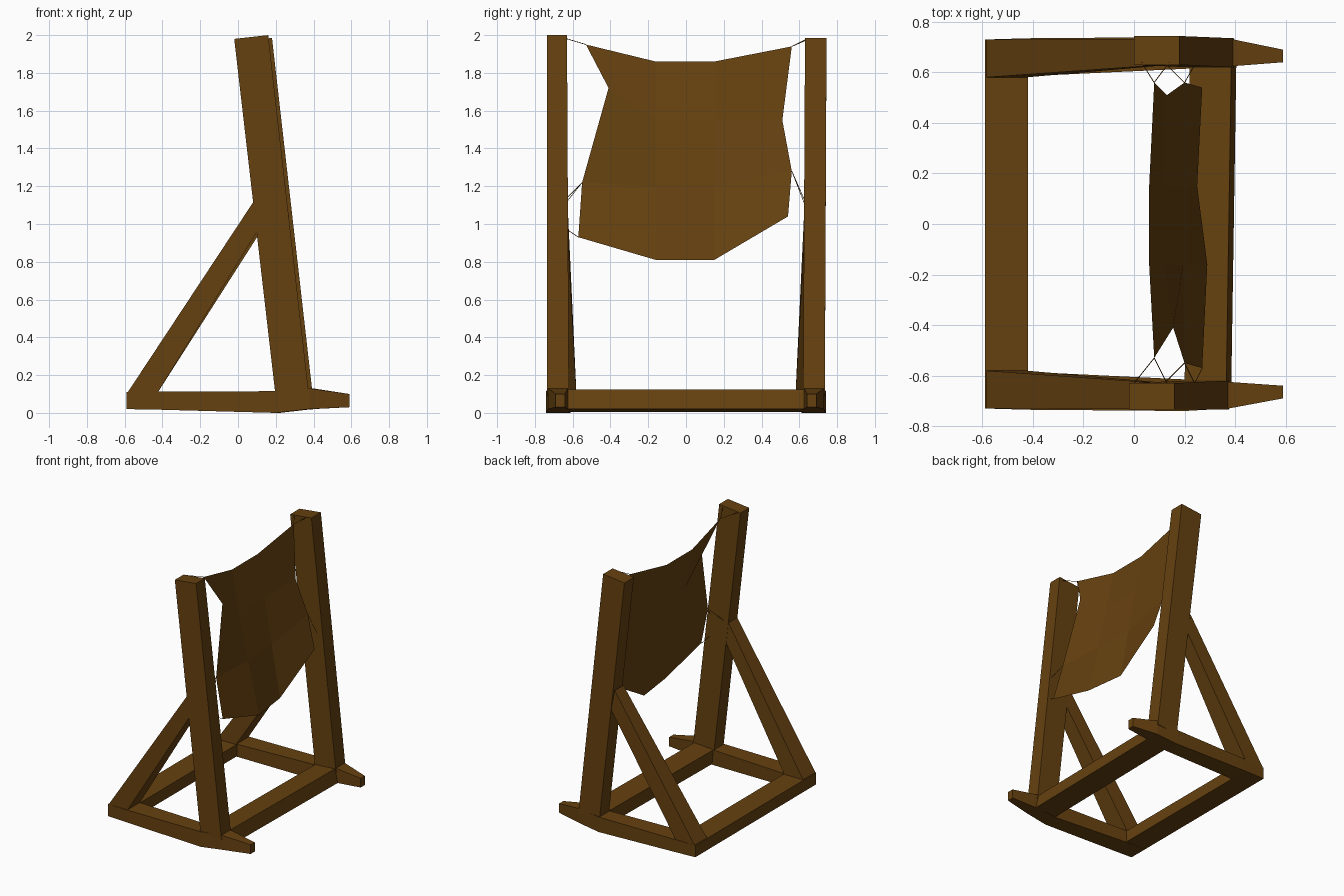
import bpy
from mathutils import Vector

if "Cube" in bpy.data.objects:
    bpy.data.objects.remove(bpy.data.objects["Cube"])

wood = bpy.data.materials.new("dark brown")
wood.diffuse_color = (0.133, 0.053, 0.005, 1)
wood.use_nodes = True
wood.node_tree.nodes["Principled BSDF"].inputs["Base Color"].default_value = wood.diffuse_color


def make(name, verts, faces):
    me = bpy.data.meshes.new(name)
    me.from_pydata(verts, [], faces)
    me.materials.append(wood)
    ob = bpy.data.objects.new(name, me)
    bpy.context.collection.objects.link(ob)
    return ob


def loft(name, rings):
    """Join matching rings of points into a closed solid."""
    n = len(rings[0])
    verts = [p for r in rings for p in r]
    faces = [tuple(range(n))[::-1], tuple(range(len(verts) - n, len(verts)))]
    for k in range(len(rings) - 1):
        for i in range(n):
            j = (i + 1) % n
            faces.append((k * n + i, k * n + j, k * n + n + j, k * n + n + i))
    ob = make(name, verts, faces)
    bpy.context.view_layer.objects.active = ob
    bpy.ops.object.mode_set(mode='EDIT')
    bpy.ops.mesh.select_all(action='SELECT')
    bpy.ops.mesh.normals_make_consistent(inside=False)
    bpy.ops.object.mode_set(mode='OBJECT')
    return ob


def rope(name, a, b, r=0.002):
    a, b = Vector(a), Vector(b)
    u = (b - a).orthogonal().normalized()
    w = (b - a).normalized().cross(u)
    tri = [u * r, (-u * 0.5 + w * 0.87) * r, (-u * 0.5 - w * 0.87) * r]
    loft(name, [[a + t for t in tri], [b + t for t in tri]])


# side frames: the far one is set slightly forward and lower at the top
for s, dx, drop, label in ((-1, 0, 0, "near"), (1, 0.02, 0.015, "far")):
    # ground rail: x, z low, z high, inner y, outer y
    rail = [(-0.59, 0.02, 0.11, 0.58, 0.73), (-0.42, 0.017, 0.112, 0.585, 0.735),
            (0.20 + dx, 0.0, 0.115, 0.615, 0.74),
            (0.375 + dx, 0.02, 0.13, 0.625, 0.73),
            (0.59, 0.03, 0.10, 0.64, 0.69)]
    loft(label + "_ground_rail",
         [[(x, s * a, lo), (x, s * b, lo), (x, s * b, hi), (x, s * a, hi)]
          for x, lo, hi, a, b in rail])

    # leaning post: back x, front x, back z, front z, inner y, outer y
    post = [(0.20, 0.375, 0.08, 0.10, 0.62, 0.735),
            (-0.02, 0.16, 1.98 - drop, 2.0 - drop, 0.63, 0.735 + drop * 0.6)]
    loft(label + "_post",
         [[(x0 + dx, s * a, z0), (x1 + dx, s * a, z1),
           (x1 + dx, s * b, z1), (x0 + dx, s * b, z0)]
          for x0, x1, z0, z1, a, b in post])

    # diagonal brace: upper edge x z, lower edge x z, inner y, outer y
    brace = [(-0.59, 0.10, -0.43, 0.10, 0.58, 0.73),
             (0.09, 1.13 - drop, 0.12, 0.99 - 2 * drop, 0.628, 0.733)]
    loft(label + "_brace",
         [[(xu, s * a, zu), (xl, s * a, zl), (xl, s * b, zl), (xu, s * b, zu)]
          for xu, zu, xl, zl, a, b in brace])

# cross beams between the side frames
loft("back_cross_beam",
     [[(-0.59, y, 0.02), (-0.42, y, 0.02), (-0.42, y, 0.11), (-0.59, y, 0.11)]
      for y in (-0.6, 0.6)])
loft("front_cross_beam",
     [[(0.21 + d, y, 0.005), (0.385 + d, y, 0.02), (0.365 + d, y, 0.125), (0.20 + d, y, 0.115)]
      for y, d in ((-0.64, 0), (0.64, 0.02))])

# hide panel: four rows of four points, top to bottom
hide = [(0.08, -0.53, 1.95), (0.06, -0.16, 1.86), (0.06, 0.15, 1.86), (0.08, 0.56, 1.94),
        (0.155, -0.41, 1.72), (0.12, -0.16, 1.55), (0.12, 0.15, 1.55), (0.13, 0.51, 1.55),
        (0.20, -0.55, 1.22), (0.195, -0.16, 1.20), (0.18, 0.15, 1.20), (0.20, 0.56, 1.28),
        (0.27, -0.57, 0.93), (0.29, -0.16, 0.81), (0.25, 0.15, 0.81), (0.27, 0.54, 1.04)]
make("hide_panel", hide,
     [(r * 4 + c, r * 4 + c + 4, r * 4 + c + 5, r * 4 + c + 1)
      for r in range(3) for c in range(3)])

# thin ties from the hide to the posts: hide point, post x, y, z
ties = [(0, 0.00, -0.63, 1.98), (0, 0.13, -0.63, 1.98),
        (8, 0.12, -0.63, 1.12), (8, 0.24, -0.63, 1.14), (12, 0.24, -0.63, 0.97),
        (3, 0.03, 0.64, 1.975), (3, 0.14, 0.64, 1.98),
        (11, 0.13, 0.63, 1.12), (11, 0.24, 0.63, 1.10)]
for i, (p, x, y, z) in enumerate(ties):
    rope("tie_%d" % i, hide[p], (x, y, z))
